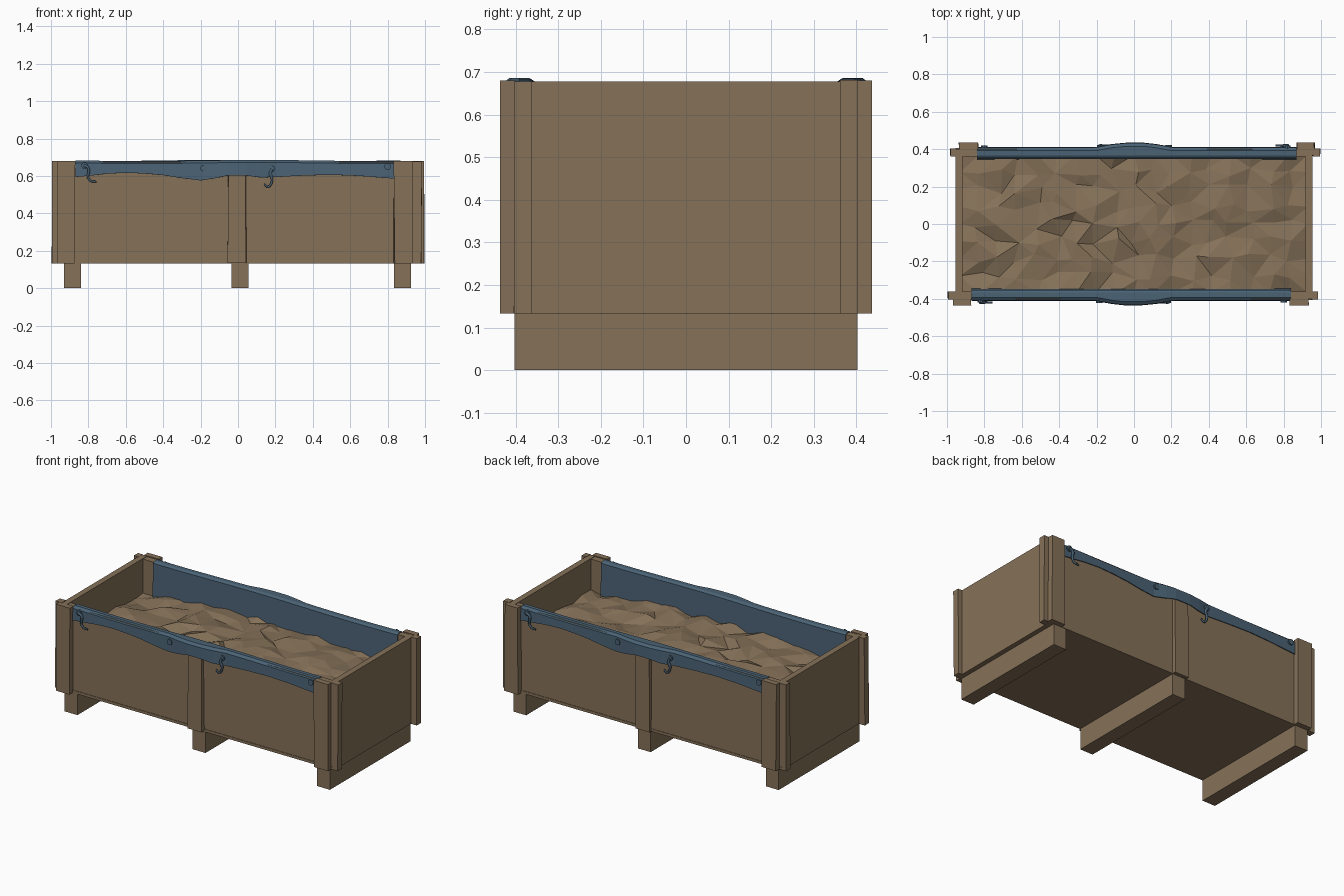
import bpy, bmesh, math, random
from mathutils import Vector

if "Cube" in bpy.data.objects:
    bpy.data.objects.remove(bpy.data.objects["Cube"])

random.seed(4)

def material(name, rgb):
    m = bpy.data.materials.new(name)
    m.diffuse_color = (*rgb, 1)
    m.use_nodes = True
    m.node_tree.nodes["Principled BSDF"].inputs["Base Color"].default_value = m.diffuse_color
    return m

WOOD = material("brown wood", (0.235, 0.165, 0.098))
CLOTH = material("blue cloth", (0.068, 0.122, 0.175))

def add_mesh(name, bm, mat):
    bmesh.ops.recalc_face_normals(bm, faces=bm.faces)
    me = bpy.data.meshes.new(name)
    bm.to_mesh(me)
    bm.free()
    me.materials.append(mat)
    ob = bpy.data.objects.new(name, me)
    bpy.context.collection.objects.link(ob)
    return ob

def board(name, x, y, z, s=1, wobble=0.0):
    """Box from ranges; s=-1 turns it half a turn about z."""
    bm = bmesh.new()
    bmesh.ops.create_cube(bm, size=1)
    for v in bm.verts:
        p = [r[0] if c < 0 else r[1] for c, r in zip(v.co, (x, y, z))]
        p[0] += random.uniform(-wobble, wobble)
        v.co = (p[0] * s, p[1] * s, p[2])
    return add_mesh(name, bm, WOOD)

# Ground runners and floor
for name, x in (("left", (-0.93, -0.84)), ("middle", (-0.035, 0.055)), ("right", (0.835, 0.925))):
    board(name + "_runner", x, (-0.403, 0.403), (0, 0.136))
board("floor", (-0.955, 0.955), (-0.405, 0.405), (0.133, 0.15))

# Walls and posts, each repeated by a half turn
for s, side in ((1, "front"), (-1, "back")):
    end = "left" if s == 1 else "right"
    board(side + "_wall", (-0.95, 0.95), (-0.402, -0.36), (0.14, 0.674), s)
    board(end + "_end_wall", (-0.955, -0.917), (-0.402, 0.402), (0.14, 0.677), s)
    board(side + "_middle_post", (-0.052, 0.042), (-0.425, -0.40), (0.135, 0.672), s, 0.004)
    board(side + "_post_a", (-0.965, -0.872), (-0.436, -0.40), (0.133, 0.68), s, 0.004)
    board(side + "_post_b", (0.835, 0.934), (-0.436, -0.40), (0.133, 0.68), s, 0.004)
    board(side + "_end_post_a", (-0.993, -0.953), (-0.404, -0.362), (0.133, 0.681), s, 0.004)
    board(side + "_end_post_b", (0.95, 0.98), (-0.404, -0.362), (0.133, 0.678), s, 0.004)

# Faceted soil
bm = bmesh.new()
bmesh.ops.create_grid(bm, x_segments=18, y_segments=8, size=1)
for v in bm.verts:
    x, y = v.co.x, v.co.y
    inside = abs(x) < 0.99 and abs(y) < 0.99
    j = 0.028 if inside else 0
    h = 0.505 + 0.02 * math.cos(2.2 * x) - 0.03 * x ** 4 + random.uniform(-0.022, 0.022)
    v.co = (x * 0.93 + random.uniform(-j, j), y * 0.37 + random.uniform(-j, j), h)
bmesh.ops.triangulate(bm, faces=bm.faces, quad_method='SHORT_EDGE')
add_mesh("soil", bm, WOOD)

# Cloth liner: x position and height of the hanging hem
HEM = [(-0.868, 0.595), (-0.8, 0.60), (-0.7, 0.612), (-0.6, 0.617), (-0.5, 0.613), (-0.4, 0.604),
       (-0.3, 0.588), (-0.2, 0.576), (-0.12, 0.588), (-0.055, 0.602), (0, 0.603), (0.045, 0.602),
       (0.12, 0.592), (0.2, 0.594), (0.35, 0.602), (0.5, 0.606), (0.65, 0.60), (0.84, 0.585)]

def outer_y(x):
    t = min(1, max(0, (0.22 - abs(x)) / 0.16))
    return -0.407 - 0.023 * t * t * (3 - 2 * t)

for s, side in ((1, "front"), (-1, "back")):
    bm = bmesh.new()
    rows = []
    for x, hem in HEM:
        o = outer_y(x)
        top = 0.680 + 0.003 * math.sin(5 * x + 1)
        section = [(-0.347, 0.44), (-0.355, top - 0.008), (-0.368, top),
                   (o + 0.016, top), (o, top - 0.012), (o - 0.002, hem)]
        rows.append([bm.verts.new((x * s, y * s, z)) for y, z in section])
    for a, b in zip(rows, rows[1:]):
        for i in range(5):
            bm.faces.new((a[i], a[i + 1], b[i + 1], b[i]))
    cloth = add_mesh(side + "_cloth", bm, CLOTH)
    mod = cloth.modifiers.new("thickness", 'SOLIDIFY')
    mod.thickness = 0.005
    mod.offset = 0

    # Studs that hold the cloth
    for k, (x, z) in enumerate(((-0.82, 0.655), (-0.185, 0.642), (0.18, 0.638), (0.80, 0.65))):
        bpy.ops.mesh.primitive_cylinder_add(
            vertices=10, radius=0.018, depth=0.016, rotation=(math.pi / 2, 0, 0),
            location=(x * s, (outer_y(x) - 0.004) * s, z))
        bpy.context.object.name = f"{side}_stud_{k + 1}"
        bpy.context.object.data.materials.append(CLOTH)

    # Loose tie cords hanging from two studs
    cords = [[(-0.825, 0.655), (-0.805, 0.648), (-0.797, 0.625), (-0.803, 0.60), (-0.79, 0.575), (-0.757, 0.569)],
             [(0.183, 0.638), (0.172, 0.612), (0.181, 0.59), (0.178, 0.56), (0.16, 0.542), (0.141, 0.556)]]
    for k, pts in enumerate(cords):
        cu = bpy.data.curves.new("cord", 'CURVE')
        cu.dimensions = '3D'
        cu.bevel_depth = 0.009
        cu.bevel_resolution = 1
        cu.resolution_u = 3
        cu.use_fill_caps = True
        sp = cu.splines.new('BEZIER')
        sp.bezier_points.add(len(pts) - 1)
        for i, (bp, (x, z)) in enumerate(zip(sp.bezier_points, pts)):
            bp.co = (x * s, -0.419 * s, z)
            bp.handle_left_type = bp.handle_right_type = 'AUTO'
            bp.radius = 1.0 - 0.08 * i
        cu.materials.append(CLOTH)
        ob = bpy.data.objects.new(f"{side}_cord_{k + 1}", cu)
        bpy.context.collection.objects.link(ob)
